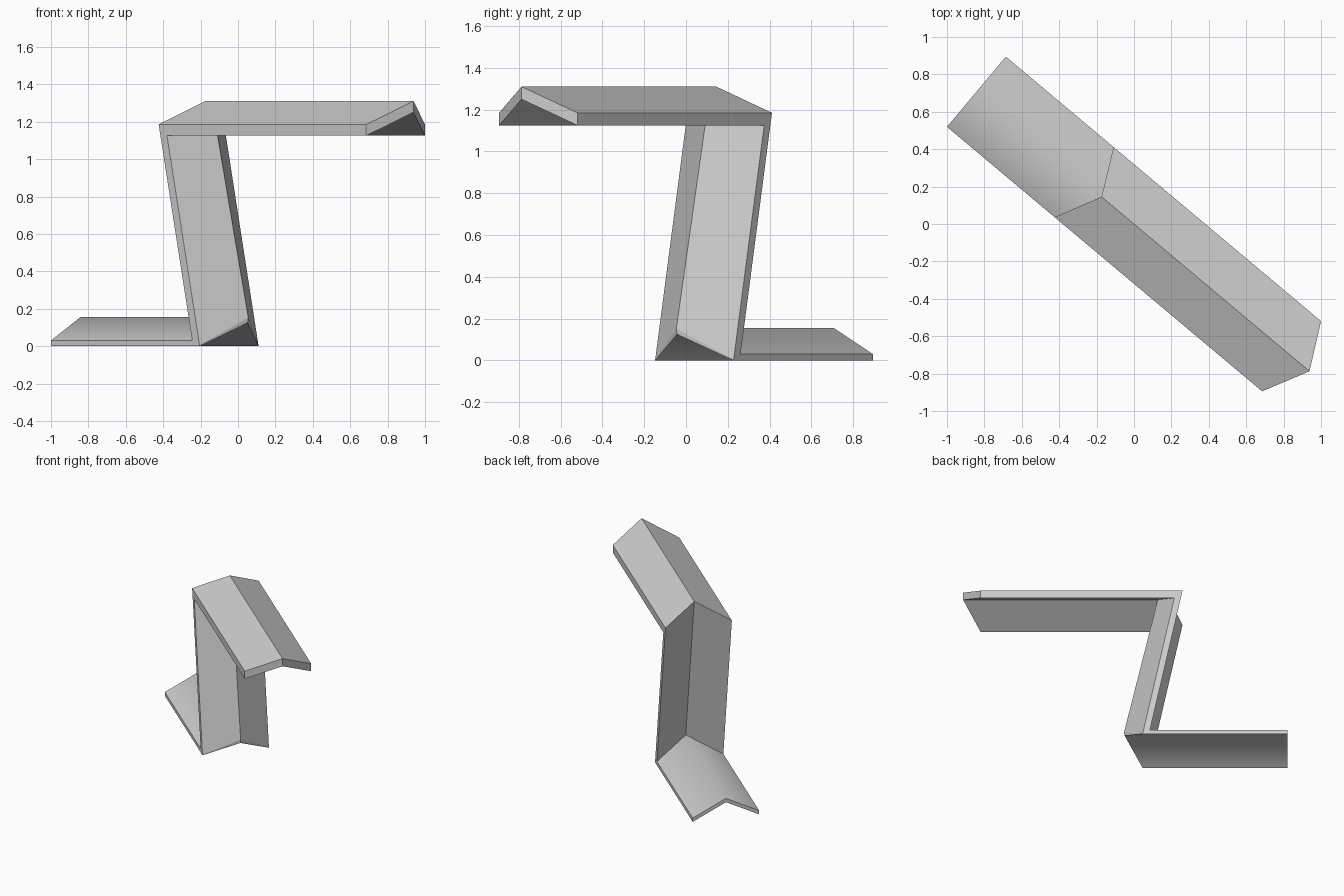
import bpy, bmesh, math
from mathutils import Vector

if "Cube" in bpy.data.objects:
    bpy.data.objects.remove(bpy.data.objects["Cube"])

# Z-shaped outlines (along, height) at the outer edges and at the central fold
EDGE = [(-1.1, 0), (-0.062, 0), (-0.063, 0.006), (-0.29, 1.125), (1.1, 1.125),
        (1.1, 1.185), (-0.348, 1.185), (-0.114, 0.03), (-1.1, 0.03)]
FOLD = [(-1.1, 0.125), (0.067, 0.125), (0.072, 0.152), (-0.17, 1.25), (1.225, 1.25),
        (1.225, 1.31), (-0.227, 1.31), (0.007, 0.155), (-1.1, 0.155)]
HALF_WIDTH = 0.245
ANGLE = math.radians(-40)
along = Vector((math.cos(ANGLE), math.sin(ANGLE), 0))
across = Vector((-math.sin(ANGLE), math.cos(ANGLE), 0))

grey = bpy.data.materials.new("light grey metal")
grey.diffuse_color = (0.6, 0.6, 0.6, 1)
grey.use_nodes = True
grey.node_tree.nodes["Principled BSDF"].inputs["Base Color"].default_value = grey.diffuse_color

# Folded bracket: loft edge -> fold -> edge
bm = bmesh.new()
columns = []
for t, outline in ((-HALF_WIDTH, EDGE), (0, FOLD), (HALF_WIDTH, EDGE)):
    columns.append([bm.verts.new(along * s + across * t + Vector((0, 0, z)))
                    for s, z in outline])
n = len(EDGE)
for a, b in zip(columns, columns[1:]):
    for i in range(n):
        j = (i + 1) % n
        face = bm.faces.new((a[i], a[j], b[j], b[i]))
        # The lower flange is shaded smoothly over its ridge
        face.smooth = i in (0, 7)
bm.faces.new(columns[0])
bm.faces.new(columns[2])
bmesh.ops.recalc_face_normals(bm, faces=bm.faces[:])

mesh = bpy.data.meshes.new("folded_z_bracket")
bm.to_mesh(mesh)
bm.free()
mesh.materials.append(grey)
bracket = bpy.data.objects.new("folded_z_bracket", mesh)
bpy.context.collection.objects.link(bracket)
